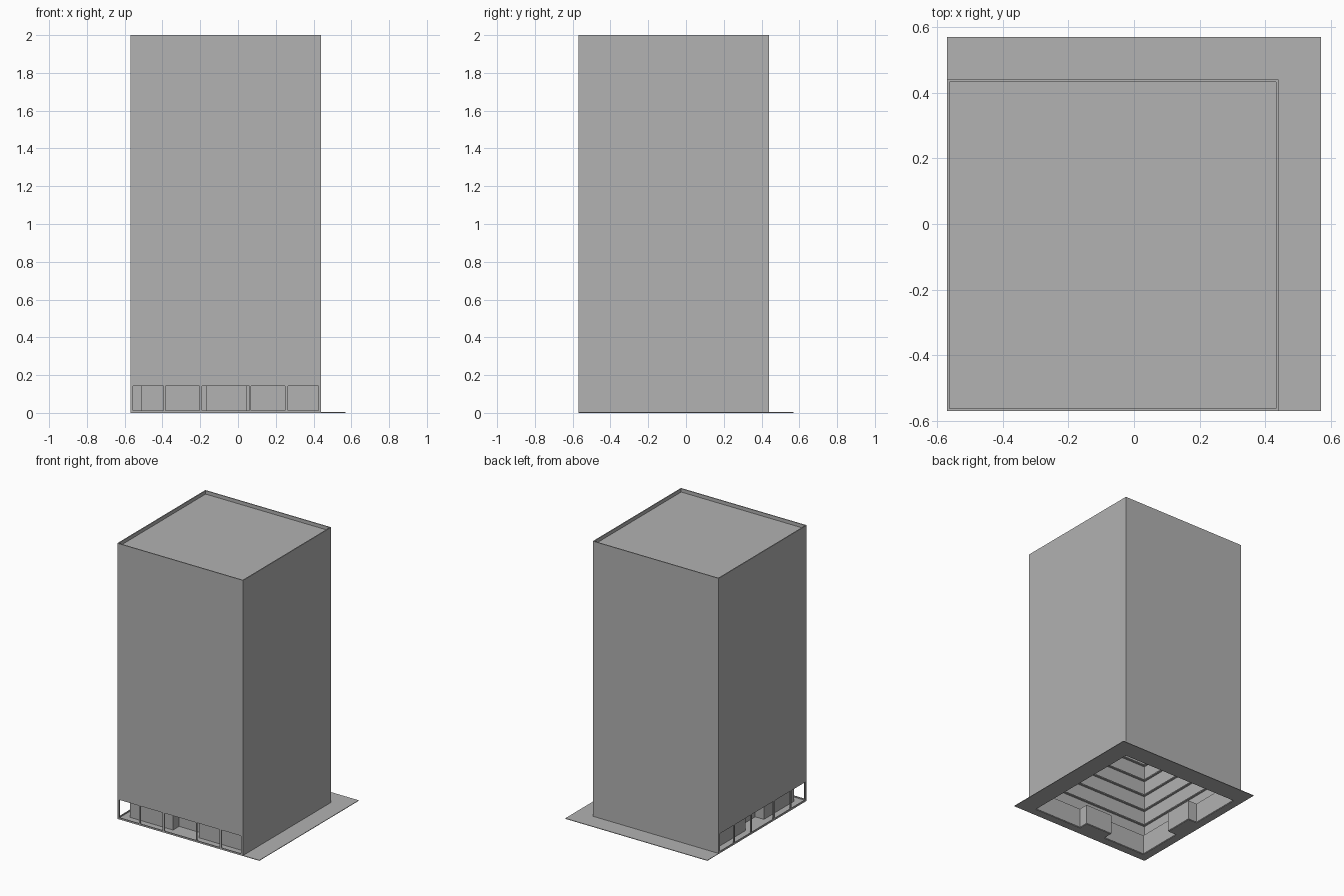
import bpy
import bmesh

cube = bpy.data.objects.get("Cube")
if cube:
    bpy.data.objects.remove(cube)

grey = bpy.data.materials.new("plain_grey")
grey.use_nodes = True
colour = (0.445, 0.445, 0.445, 1)
grey.diffuse_color = colour
grey.node_tree.nodes["Principled BSDF"].inputs["Base Color"].default_value = colour

LO, HI, EDGE = -0.57, 0.44, 0.57      # tower sides and plot edge
T = 0.007                             # wall thickness
HEAD, TOP = 0.142, 2.0                # opening head and tower top
CORE = -0.51                          # set-back lobby wall
NICHE = (-0.165, 0.045)               # entrance recess
DEPTH = CORE + 0.07
FLOOR = 0.004


def part(name, boxes, swap=False):
    """One object from boxes (x0, x1, y0, y1, z0, z1); swap trades x and y."""
    bm = bmesh.new()
    for x0, x1, y0, y1, z0, z1 in boxes:
        if swap:
            x0, x1, y0, y1 = y0, y1, x0, x1
        verts = bmesh.ops.create_cube(bm, size=1)["verts"]
        for v in verts:
            v.co.x = x1 if v.co.x > 0 else x0
            v.co.y = y1 if v.co.y > 0 else y0
            v.co.z = z1 if v.co.z > 0 else z0
    mesh = bpy.data.meshes.new(name)
    bm.to_mesh(mesh)
    bm.free()
    mesh.materials.append(grey)
    obj = bpy.data.objects.new(name, mesh)
    bpy.context.collection.objects.link(obj)
    return obj


# Ground slab, open under the tower core
part("ground_slab", [
    (LO, EDGE, LO, CORE, 0, FLOOR),
    (LO, EDGE, HI - T, EDGE, 0, FLOOR),
    (LO, CORE, CORE, HI - T, 0, FLOOR),
    (HI - T, EDGE, CORE, HI - T, 0, FLOOR),
])

# Posts between the street openings
posts = [(LO, -0.555), (-0.395, -0.385), (-0.205, -0.19),
         (0.06, 0.07), (0.25, 0.265), (0.425, HI)]

for side, swap in (("front", False), ("right", True)):
    # Street facade: blank upper wall, sill and posts
    part(side + "_upper_wall", [(LO, HI, LO, LO + T, HEAD, TOP)], swap)
    part(side + "_sill", [(LO, HI, LO, LO + T, 0, 0.012)], swap)
    part(side + "_posts",
         [(a, b, LO, LO + T, 0.012, HEAD) for a, b in posts], swap)

    # Lobby behind the openings, with its recessed entrance
    a, b = NICHE
    t = 0.003
    part(side + "_lobby_wall", [
        (CORE, a, CORE, CORE + t, FLOOR, HEAD),
        (b, HI - T, CORE, CORE + t, FLOOR, HEAD),
        (a - t, a, CORE, DEPTH, FLOOR, HEAD),
        (b, b + t, CORE, DEPTH, FLOOR, HEAD),
        (a - t, b + t, DEPTH, DEPTH + t, FLOOR, HEAD),
    ], swap)
    part(side + "_entrance_floor", [(a, b, CORE, DEPTH, 0, FLOOR)], swap)
    part(side + "_lobby_ceiling", [
        (LO + T, HI - T, LO + T, CORE + t, HEAD, HEAD + t),
        (a - t, b + t, CORE + t, DEPTH + t, HEAD, HEAD + t),
    ], swap)

    # Blank wall on the opposite side
    part(side + "_opposite_wall", [(LO, HI, HI - T, HI, 0, TOP)], swap)

# Roof deck below the parapet
part("roof", [(LO + T, HI - T, LO + T, HI - T, 1.96, 1.975)])

# Narrow floor ledges around the inside of the shell
ledges = []
inner, outer, w = LO + T, HI - T, 0.015
for i in range(1, 16):
    z = HEAD + i * 0.116
    ledges += [
        (inner, outer, inner, inner + w, z, z + 0.008),
        (inner, outer, outer - w, outer, z, z + 0.008),
        (inner, inner + w, inner + w, outer - w, z, z + 0.008),
        (outer - w, outer, inner + w, outer - w, z, z + 0.008),
    ]
part("floor_ledges", ledges)
